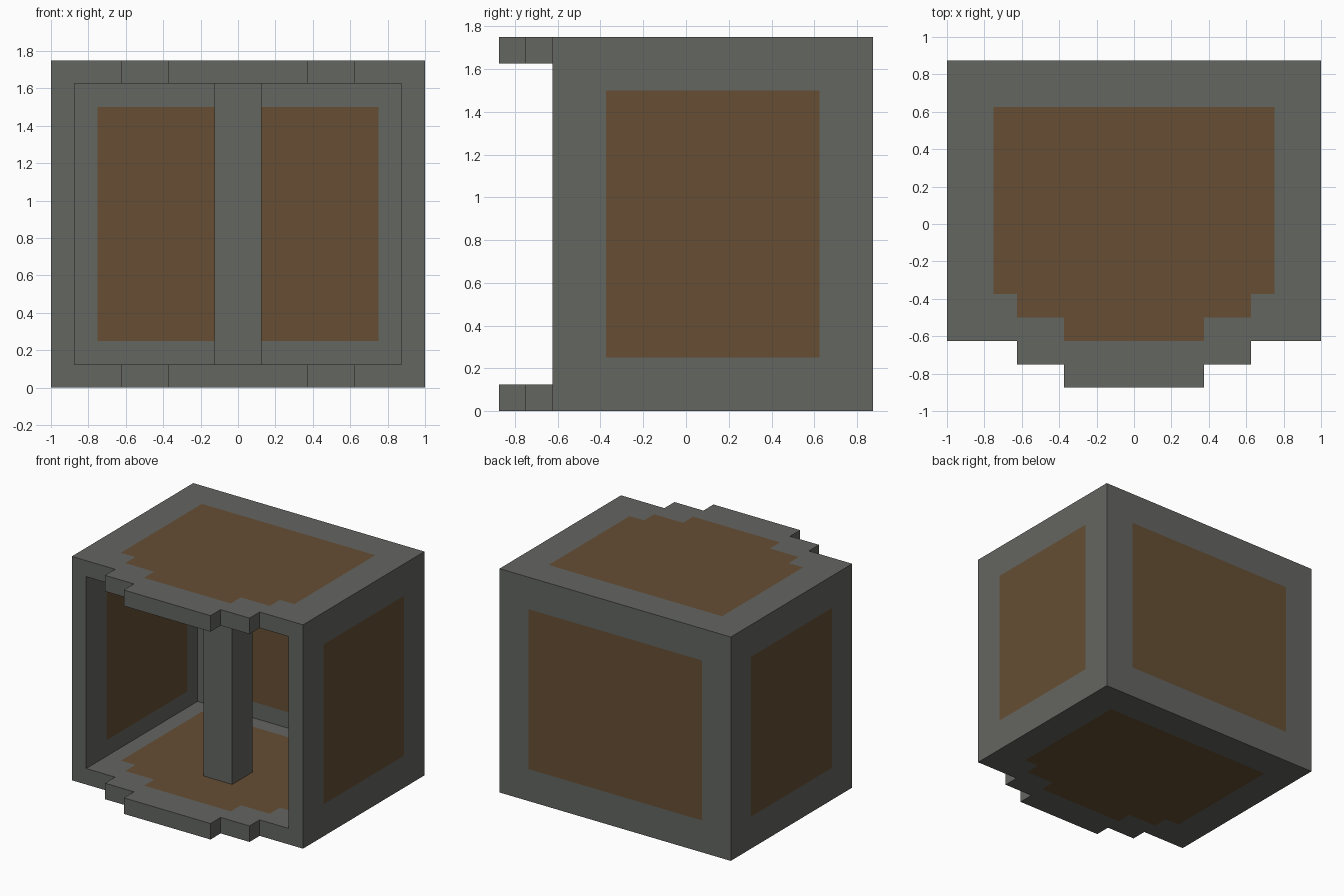
import bpy
import bmesh
from mathutils import Vector

if "Cube" in bpy.data.objects:
    bpy.data.objects.remove(bpy.data.objects["Cube"], do_unlink=True)

T = 0.125          # wall thickness
TOP = 1.75         # overall height
BACK = 0.875       # rear face


def make_material(name, rgb):
    mat = bpy.data.materials.new(name)
    mat.use_nodes = True
    mat.diffuse_color = (*rgb, 1)
    mat.node_tree.nodes["Principled BSDF"].inputs["Base Color"].default_value = (*rgb, 1)
    return mat


MATERIALS = [make_material("stone grey", (0.127, 0.133, 0.120)),
             make_material("wood brown", (0.133, 0.076, 0.034))]


def add_panel(name, us, vs, place, offset, solid, painted):
    """Grid of cells kept by solid(), coloured by painted(), thickened by offset."""
    bm = bmesh.new()
    for u0, u1 in zip(us, us[1:]):
        for v0, v1 in zip(vs, vs[1:]):
            u, v = (u0 + u1) / 2, (v0 + v1) / 2
            if solid(u, v):
                corners = ((u0, v0), (u1, v0), (u1, v1), (u0, v1))
                face = bm.faces.new([bm.verts.new(place(*c)) for c in corners])
                face.material_index = int(painted(u, v))
    bmesh.ops.remove_doubles(bm, verts=bm.verts, dist=0.001)
    ext = bmesh.ops.extrude_face_region(bm, geom=bm.faces[:], use_keep_orig=True)
    moved = [g for g in ext["geom"] if isinstance(g, bmesh.types.BMVert)]
    bmesh.ops.translate(bm, verts=moved, vec=Vector(offset))
    bmesh.ops.recalc_face_normals(bm, faces=bm.faces)
    mesh = bpy.data.meshes.new(name)
    bm.to_mesh(mesh)
    bm.free()
    for mat in MATERIALS:
        mesh.materials.append(mat)
    obj = bpy.data.objects.new(name, mesh)
    bpy.context.collection.objects.link(obj)


def everywhere(u, v):
    return True


def nowhere(u, v):
    return False


# Stepped footprint of the floor and ceiling, and the smaller painted copy
def footprint(x, y):
    half = 1 if y > -0.625 else 0.625 if y > -0.75 else 0.375
    return abs(x) < half


def painted_footprint(x, y):
    half = 0.75 if y > -0.375 else 0.625 if y > -0.5 else 0.375
    return -0.625 < y < 0.625 and abs(x) < half


half_cuts = [0.375, 0.625, 0.75, 1]
slab_x = [-x for x in reversed(half_cuts)] + half_cuts
slab_y = [-BACK, -0.75, -0.625, -0.5, -0.375, 0.625, BACK]
for name, z in (("floor", 0), ("ceiling", TOP - T)):
    add_panel(name, slab_x, slab_y, lambda x, y: (x, y, z), (0, 0, T),
              footprint, painted_footprint)

# Back wall and side walls with a painted centre
wall_z = [T, 2 * T, TOP - 2 * T, TOP - T]


def in_height(z):
    return 2 * T < z < TOP - 2 * T


add_panel("back_wall", [-1, -0.75, 0.75, 1], wall_z,
          lambda x, z: (x, BACK - T, z), (0, T, 0), everywhere,
          lambda x, z: abs(x) < 0.75 and in_height(z))
for name, side in (("left_wall", 1), ("right_wall", -1)):
    add_panel(name, [-0.625, -0.375, 0.625, BACK - T], wall_z,
              lambda y, z: (side, y, z), (-side * T, 0, 0), everywhere,
              lambda y, z: -0.375 < y < 0.625 and in_height(z))

# Central post between floor and ceiling
add_panel("central_post", [-T, T], [-2 * T, 0], lambda x, y: (x, y, T),
          (0, 0, TOP - 2 * T), everywhere, nowhere)
